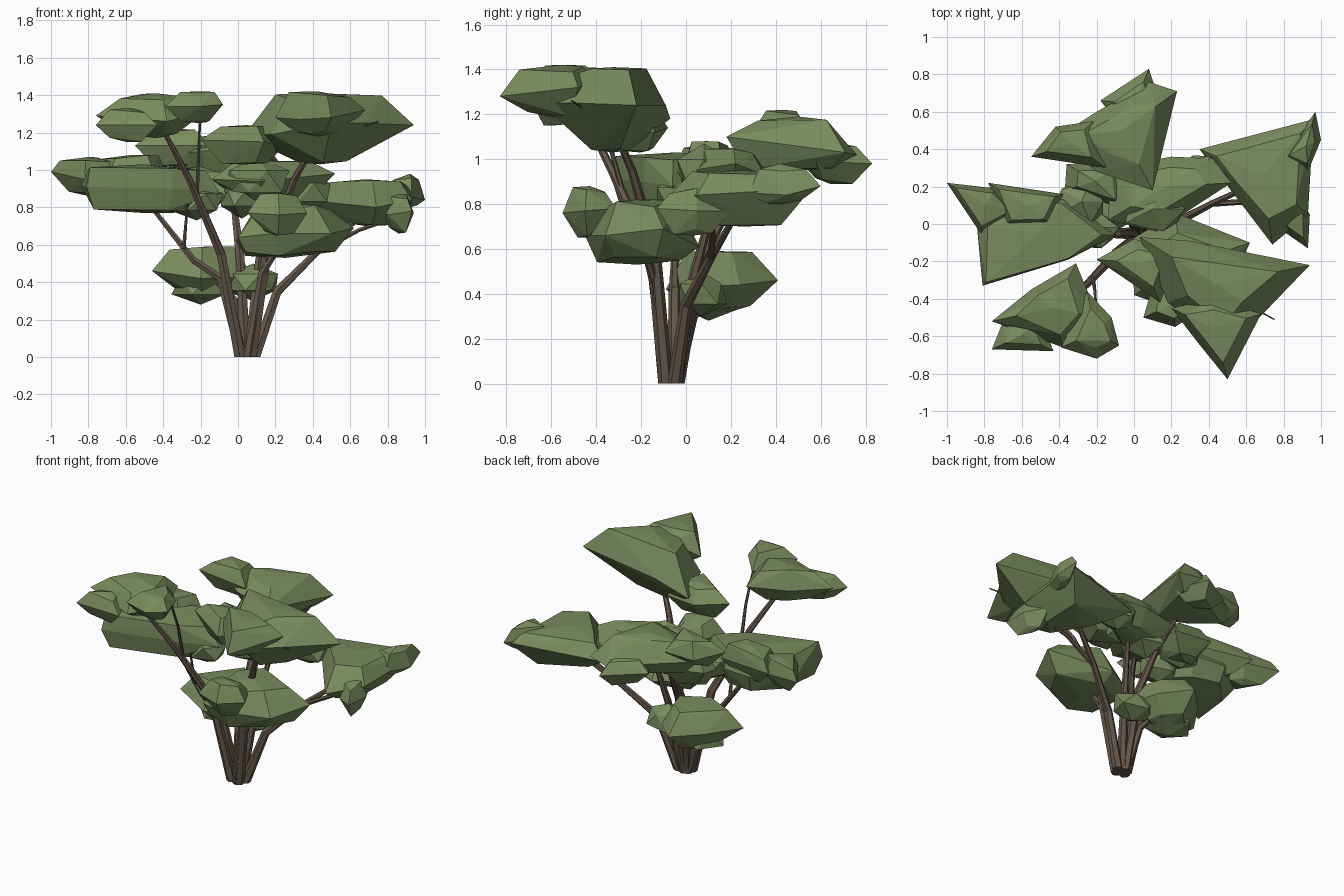
import bpy, bmesh, random
from mathutils import Vector

random.seed(4)


def material(name, color):
    m = bpy.data.materials.new(name)
    m.diffuse_color = (*color, 1)
    return m


LEAF = material("leaf_green", (0.19, 0.26, 0.11))
BARK = material("bark_brown", (0.13, 0.095, 0.07))


def finish(name, bm, mat):
    bmesh.ops.recalc_face_normals(bm, faces=bm.faces)
    me = bpy.data.meshes.new(name)
    bm.to_mesh(me)
    bm.free()
    me.materials.append(mat)
    ob = bpy.data.objects.new(name, me)
    bpy.context.collection.objects.link(ob)
    return ob


def clump(name, rim, low, high, top=0.62, bottom=0.5):
    """Faceted leaf pad: a rim with a shrunken ring above and below it."""
    bm = bmesh.new()
    rim = [Vector(p) for p in rim]
    mid = sum(rim, Vector()) / len(rim)
    for p in rim:
        bm.verts.new(p)
        for z, k in ((high, top), (low, bottom)):
            q = mid.lerp(p, k * random.uniform(0.88, 1.12))
            q.z = z + (mid.z - z) * random.uniform(0, 0.3)
            bm.verts.new(q)
    bm.verts.new((mid.x, mid.y, high))
    bm.verts.new((mid.x, mid.y, low))
    bmesh.ops.convex_hull(bm, input=bm.verts)
    loose = [v for v in bm.verts if not v.link_faces]
    bmesh.ops.delete(bm, geom=loose, context='VERTS')
    finish(name, bm, LEAF)


def tuft(name, x, y, z, sx, sy, sz):
    """Small irregular faceted leaf ball with half sizes sx, sy, sz."""
    bm = bmesh.new()
    bmesh.ops.create_icosphere(bm, subdivisions=1, radius=1)
    for v in bm.verts:
        k = random.uniform(0.85, 1.2)
        v.co = Vector((x + v.co.x * sx * k, y + v.co.y * sy * k, z + v.co.z * sz))
    finish(name, bm, LEAF)


def stem(name, path, r0=0.034, r1=0.012, sides=6):
    """Tapered six-sided branch along a path."""
    bm = bmesh.new()
    pts = [Vector(p) for p in path]
    rings = []
    for i, p in enumerate(pts):
        d = pts[min(i + 1, len(pts) - 1)] - pts[max(i - 1, 0)]
        rot = Vector((0, 0, 1)).rotation_difference(d)
        if i == 0 and p.z < 0.05:
            rot.identity()
        r = r0 + (r1 - r0) * i / (len(pts) - 1)
        c = bmesh.ops.create_circle(bm, segments=sides, radius=r)["verts"]
        for v in c:
            v.co = p + rot @ v.co
        rings.append(c)
    for a, b in zip(rings, rings[1:]):
        for j in range(sides):
            k = (j + 1) % sides
            bm.faces.new((a[j], a[k], b[k], b[j]))
    bm.faces.new(rings[0])
    bm.faces.new(rings[-1])
    finish(name, bm, BARK)


# Main stems fanning out of one base
stem("stem_front_right", [(0.07, -0.09, 0), (0.16, -0.14, 0.6), (0.30, -0.24, 0.95), (0.45, -0.35, 1.2)])
stem("stem_front_left", [(0.01, -0.08, 0), (-0.09, -0.15, 0.55), (-0.26, -0.33, 0.95), (-0.42, -0.48, 1.25)])
stem("stem_left", [(0.02, -0.05, 0), (-0.09, -0.05, 0.42), (-0.24, -0.05, 0.52), (-0.5, -0.03, 0.85)])
stem("stem_back", [(0.04, -0.04, 0), (0.01, 0.06, 0.55), (-0.02, 0.2, 0.8), (-0.08, 0.4, 1.05)])
stem("stem_right", [(0.09, -0.05, 0), (0.21, 0.0, 0.35), (0.42, 0.11, 0.56), (0.72, 0.25, 0.8)])
stem("stem_low_front", [(0.06, -0.09, 0), (0.13, -0.14, 0.45), (0.26, -0.2, 0.65)])
stem("stem_middle", [(0.06, -0.05, 0), (0.11, 0.04, 0.5), (0.17, 0.15, 0.9)])
stem("stem_low_back", [(0.03, -0.05, 0), (-0.02, 0.03, 0.3), (-0.1, 0.13, 0.42)])
# Thin twigs
stem("twig_front_left", [(-0.22, -0.28, 0.85), (-0.21, -0.35, 1.1), (-0.2, -0.47, 1.36)], 0.012, 0.006)
stem("twig_left", [(-0.29, -0.06, 0.58), (-0.27, -0.13, 0.82)], 0.012, 0.006)
stem("twig_right", [(0.42, 0.11, 0.56), (0.65, 0.12, 0.68), (0.9, 0.1, 0.76)], 0.018, 0.006)
stem("twig_front_right", [(0.42, -0.33, 1.15), (0.75, -0.51, 1.26)], 0.012, 0.004)

# High front-right foliage
clump("leaves_front_right", [(0.03, -0.07, 1.18), (0.3, -0.09, 1.24), (0.94, -0.22, 1.24),
      (0.68, -0.49, 1.25), (0.5, -0.65, 1.25), (0.18, -0.42, 1.19)], 1.03, 1.41, 0.62, 0.28)
clump("leaves_front_right_tip", [(0.2, -0.45, 1.28), (0.42, -0.4, 1.34), (0.68, -0.48, 1.32),
      (0.5, -0.83, 1.28), (0.33, -0.62, 1.27)], 1.18, 1.42)
clump("leaves_front_right_inner", [(-0.2, -0.19, 1.16), (0.0, -0.08, 1.14), (0.24, -0.14, 1.12),
      (0.14, -0.42, 1.15)], 1.03, 1.24)

# High front-left foliage
clump("leaves_front_left", [(-0.76, -0.52, 1.29), (-0.55, -0.35, 1.28), (-0.31, -0.21, 1.3),
      (-0.19, -0.5, 1.3), (-0.38, -0.66, 1.26)], 1.17, 1.41)
clump("leaves_front_left_low", [(-0.76, -0.67, 1.24), (-0.7, -0.52, 1.25), (-0.5, -0.5, 1.26),
      (-0.43, -0.68, 1.24)], 1.15, 1.33)
clump("leaves_front_left_tip", [(-0.39, -0.66, 1.34), (-0.25, -0.36, 1.33), (-0.12, -0.5, 1.36),
      (-0.08, -0.65, 1.35), (-0.2, -0.72, 1.34)], 1.25, 1.42)

# Left foliage
clump("leaves_left", [(-0.81, -0.33, 0.91), (-0.84, -0.01, 0.92), (-0.6, 0.17, 0.9),
      (-0.35, 0.15, 0.9), (-0.1, -0.06, 0.88), (-0.35, -0.19, 0.9)], 0.77, 1.03, 0.88, 0.78)
clump("leaves_left_tip", [(-1.0, 0.22, 0.99), (-0.74, 0.19, 0.97), (-0.62, 0.06, 0.96),
      (-0.82, -0.05, 0.95)], 0.86, 1.07, 0.7)
clump("leaves_left_back", [(-0.78, 0.22, 0.99), (-0.38, 0.16, 0.97), (-0.45, 0.0, 0.98),
      (-0.68, 0.0, 1.0)], 0.84, 1.08, 0.7)
tuft("leaves_left_under", -0.22, -0.02, 0.83, 0.14, 0.11, 0.1)
tuft("leaves_left_inner", -0.28, 0.12, 0.9, 0.15, 0.12, 0.11)

# Back foliage
clump("leaves_back", [(-0.42, 0.46, 1.07), (-0.2, 0.6, 1.05), (0.08, 0.76, 1.02), (0.23, 0.71, 1.03),
      (0.1, 0.18, 1.1), (-0.2, 0.28, 1.1)], 0.95, 1.19, 0.6, 0.65)
clump("leaves_back_left", [(-0.55, 0.36, 1.13), (-0.42, 0.52, 1.1), (-0.22, 0.55, 1.12),
      (-0.15, 0.3, 1.13)], 1.02, 1.22)
clump("leaves_back_tip", [(0.08, 0.83, 0.98), (-0.18, 0.66, 1.0), (-0.05, 0.5, 1.0),
      (0.16, 0.58, 0.99)], 0.89, 1.08)

# Right foliage
clump("leaves_right", [(0.35, 0.4, 0.84), (0.63, 0.45, 0.86), (0.96, 0.56, 0.87), (0.93, 0.05, 0.84),
      (0.74, -0.11, 0.8), (0.5, 0.22, 0.82)], 0.7, 0.95, 0.7, 0.55)
clump("leaves_right_low", [(0.76, 0.1, 0.78), (0.86, 0.2, 0.77), (0.94, 0.05, 0.77),
      (0.93, -0.13, 0.78), (0.8, -0.04, 0.76)], 0.66, 0.87)
clump("leaves_right_tip", [(0.78, 0.34, 0.88), (0.97, 0.6, 0.88), (1.0, 0.45, 0.84),
      (0.93, 0.28, 0.85)], 0.8, 0.98)

# Low front foliage
clump("leaves_low_front", [(0.0, -0.38, 0.64), (-0.01, -0.08, 0.62), (0.22, 0.06, 0.61), (0.62, -0.1, 0.69),
      (0.5, -0.36, 0.66), (0.2, -0.45, 0.66)], 0.53, 0.82, 0.62, 0.75)
clump("leaves_low_front_tip", [(0.05, -0.5, 0.77), (0.1, -0.33, 0.78), (0.3, -0.31, 0.78),
      (0.37, -0.45, 0.77), (0.22, -0.55, 0.76)], 0.65, 0.88)

# Middle foliage
clump("leaves_middle", [(-0.14, 0.02, 0.95), (-0.12, 0.3, 0.93), (0.2, 0.36, 0.94), (0.42, 0.35, 0.93),
      (0.52, 0.22, 0.98), (0.12, -0.04, 0.94)], 0.8, 1.05)
clump("leaves_middle_left", [(-0.37, 0.18, 0.9), (-0.36, 0.32, 0.92), (-0.05, 0.34, 0.88),
      (-0.05, 0.08, 0.87)], 0.77, 1.02)
tuft("leaves_middle_tuft", 0.1, 0.08, 0.94, 0.17, 0.12, 0.13)
tuft("leaves_middle_under", 0.02, 0.14, 0.86, 0.13, 0.14, 0.12)
tuft("leaves_middle_right", 0.36, 0.26, 0.88, 0.14, 0.11, 0.11)

# Low back-left foliage
clump("leaves_low_back", [(-0.46, 0.03, 0.46), (-0.32, 0.24, 0.46), (-0.15, 0.41, 0.46), (0.02, 0.24, 0.44),
      (0.08, 0.06, 0.43), (-0.2, -0.09, 0.42)], 0.31, 0.59, 0.6)
tuft("leaves_low_back_side", 0.08, 0.07, 0.4, 0.15, 0.12, 0.1)
tuft("leaves_low_back_under", -0.2, 0.1, 0.38, 0.16, 0.15, 0.1)
